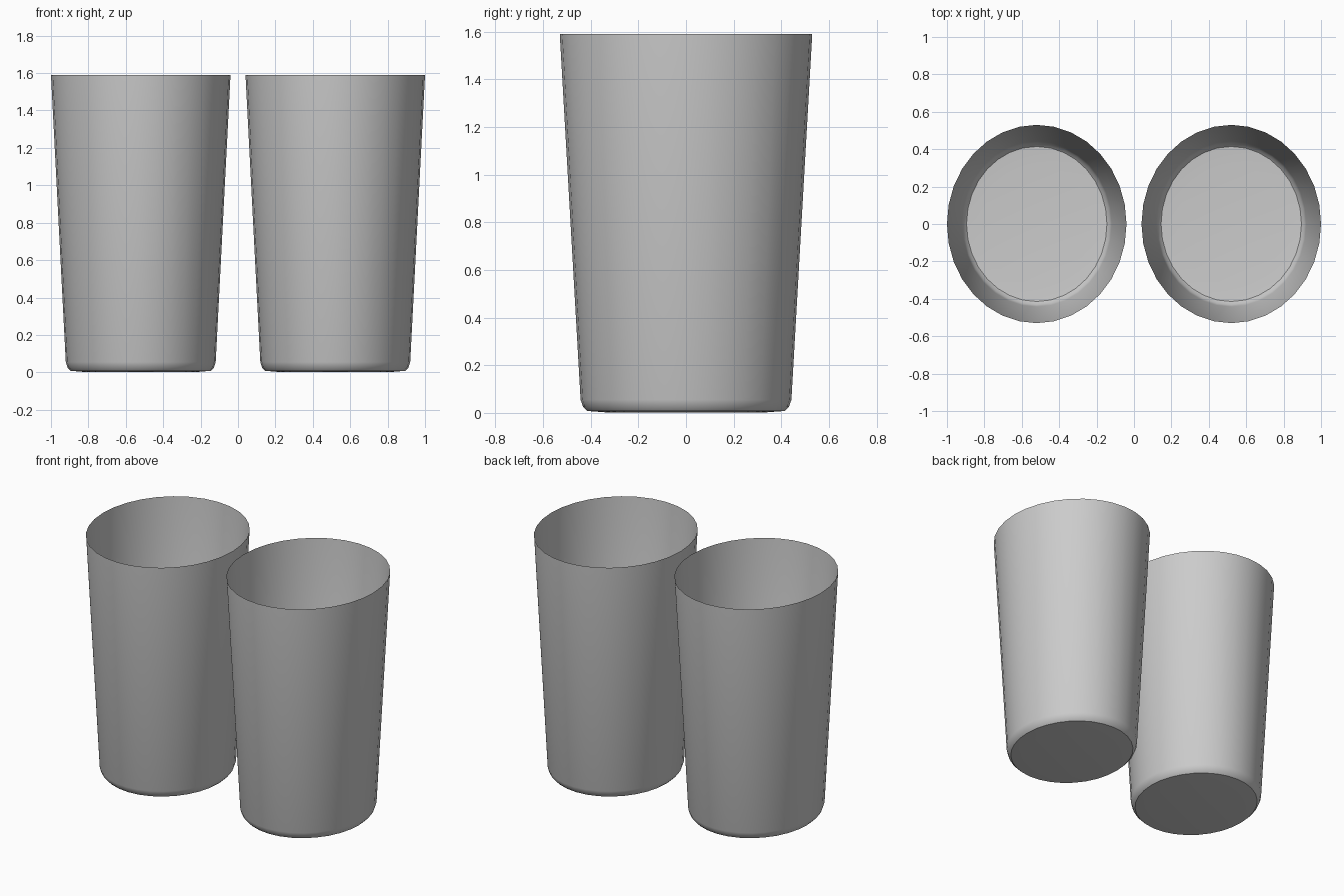
import bpy
import bmesh
from math import cos, sin, tau, radians

cube = bpy.data.objects.get("Cube")
if cube:
    bpy.data.objects.remove(cube)

SEGMENTS = 32
RADIUS_X, RADIUS_Y = 0.48, 0.53
# Wall outline as (fraction of rim radius, height), rim down to underside
PROFILE = [(1.0, 1.59), (0.835, 0.055), (0.815, 0.025), (0.782, 0.008), (0.6, 0.001)]

grey = bpy.data.materials.new("plain grey")
grey.use_nodes = True
grey.diffuse_color = (0.6, 0.6, 0.6, 1)
grey.node_tree.nodes["Principled BSDF"].inputs["Base Color"].default_value = grey.diffuse_color


def make_cup(name, x):
    """Open, thin-walled oval tumbler with a rounded foot."""
    bm = bmesh.new()
    angles = [tau * i / SEGMENTS for i in range(SEGMENTS)]
    rings = [[bm.verts.new((s * RADIUS_X * cos(a), s * RADIUS_Y * sin(a), z)) for a in angles]
             for s, z in PROFILE]
    # Walls and foot
    for upper, lower in zip(rings, rings[1:]):
        for i in range(SEGMENTS):
            j = (i + 1) % SEGMENTS
            bm.faces.new((upper[i], lower[i], lower[j], upper[j]))
    # Floor
    bm.faces.new(rings[-1][::-1])
    for face in bm.faces:
        face.smooth = True
    # Crisp edge where the foot meets the floor
    foot = set(rings[-2])
    for edge in bm.edges:
        if set(edge.verts) <= foot:
            edge.smooth = False
    mesh = bpy.data.meshes.new(name)
    bm.to_mesh(mesh)
    bm.free()
    mesh.materials.append(grey)
    cup = bpy.data.objects.new(name, mesh)
    cup.location.x = x
    bpy.context.collection.objects.link(cup)


make_cup("right_cup", -0.52)
make_cup("left_cup", 0.52)
